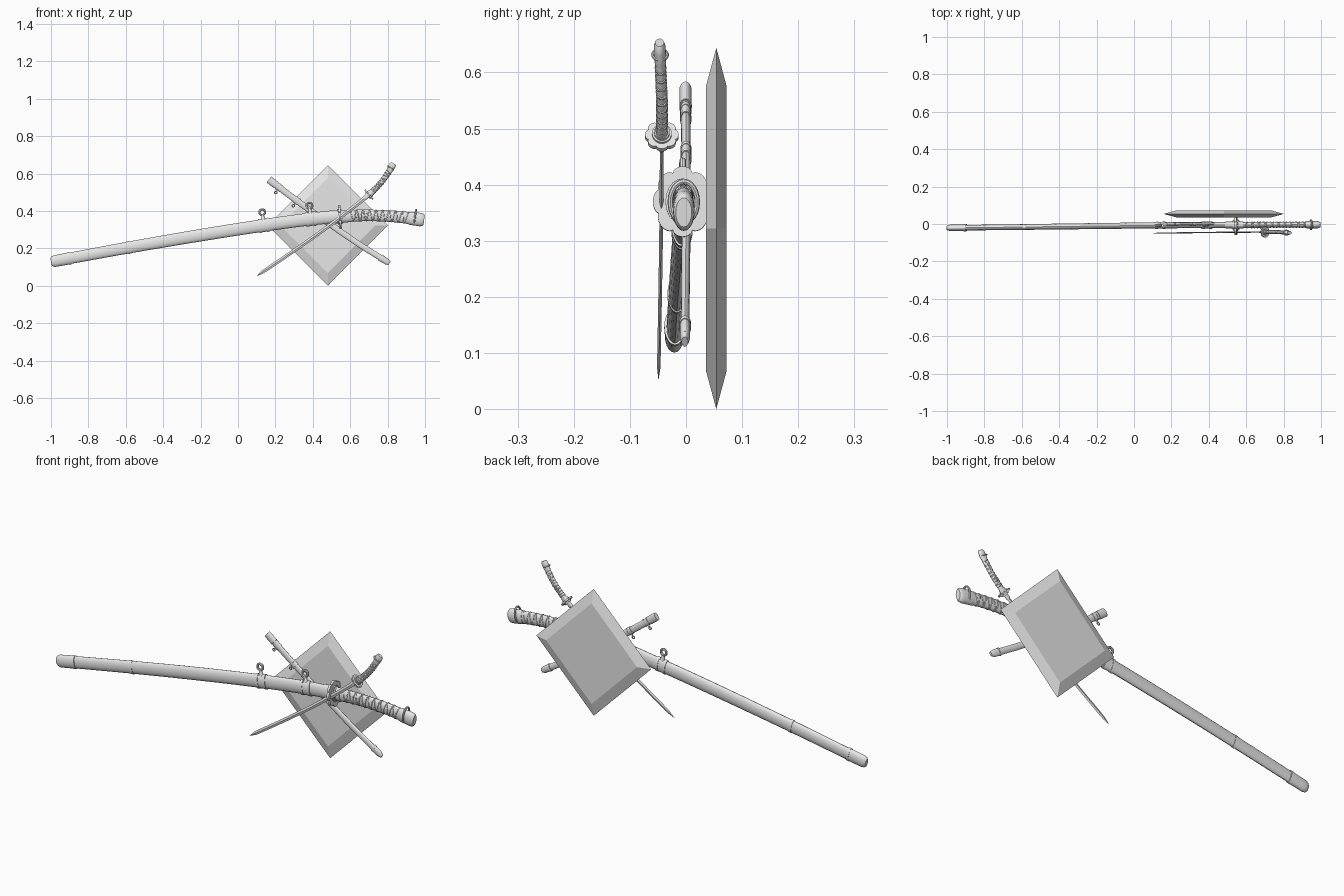
import bpy, bmesh, math
from mathutils import Vector, Matrix

if "Cube" in bpy.data.objects:
    bpy.data.objects.remove(bpy.data.objects["Cube"], do_unlink=True)

grey = bpy.data.materials.new("plain grey")
grey.use_nodes = True
grey.diffuse_color = (0.8, 0.8, 0.8, 1)
grey.node_tree.nodes["Principled BSDF"].inputs["Base Color"].default_value = (0.8, 0.8, 0.8, 1)


def finish(name, bm, smooth=True):
    bmesh.ops.recalc_face_normals(bm, faces=bm.faces[:])
    mesh = bpy.data.meshes.new(name)
    bm.to_mesh(mesh)
    bm.free()
    mesh.materials.append(grey)
    obj = bpy.data.objects.new(name, mesh)
    bpy.context.collection.objects.link(obj)
    if smooth:
        bpy.ops.object.select_all(action='DESELECT')
        obj.select_set(True)
        bpy.context.view_layer.objects.active = obj
        bpy.ops.object.shade_smooth_by_angle(angle=math.radians(35))
    return obj


class Spine:
    """Smooth centre line through points that advance along x."""

    def __init__(self, points):
        self.p = [Vector(q) for q in points]

    def at(self, x):
        p = self.p
        i = 0
        while i < len(p) - 2 and x > p[i + 1].x:
            i += 1

        def slope(k):
            a, b = p[max(k - 1, 0)], p[min(k + 1, len(p) - 1)]
            return (b - a) / (b.x - a.x)
        w = p[i + 1].x - p[i].x
        u = (x - p[i].x) / w
        h = u * u * (3 - 2 * u)
        q = (p[i] * (1 - h) + p[i + 1] * h + slope(i) * w * u * (1 - u) ** 2
             - slope(i + 1) * w * u * u * (1 - u))
        return Vector((x, q.y, q.z))

    def frame(self, x):
        t = (self.at(x + 0.002) - self.at(x - 0.002)).normalized()
        return self.at(x), t, Vector((-t.z, 0, t.x)).normalized(), Vector((0, 1, 0))


def sweep(name, spine, x0, x1, a, b, profile=((0, 1), (1, 1)), sides=20, lobes=0, steps=1, smooth=True):
    """Elliptical section (a in the curve plane, b across) swept along a spine."""
    bm = bmesh.new()
    stations = []
    for (u0, r0), (u1, r1) in zip(profile, profile[1:]):
        n = max(1, round(steps * (u1 - u0)))
        stations += [(u0 + (u1 - u0) * k / n, r0 + (r1 - r0) * k / n) for k in range(n)]
    stations.append(profile[-1])
    mid = spine.frame((x0 + x1) / 2)
    rings = []
    for u, r in stations:
        c, t, n, y = spine.frame(x0 + (x1 - x0) * u)
        if lobes:
            n = mid[2]
        ring = []
        for k in range(sides):
            ang = math.tau * k / sides
            f = r * (0.87 + 0.13 * abs(math.cos(lobes * ang / 2)) ** 0.6 if lobes else 1)
            ring.append(bm.verts.new(c + n * a * f * math.cos(ang) + y * b * f * math.sin(ang)))
        rings.append(ring)
    for r0, r1 in zip(rings, rings[1:]):
        for k in range(sides):
            j = (k + 1) % sides
            bm.faces.new((r0[k], r0[j], r1[j], r1[k]))
    bm.faces.new(rings[0])
    bm.faces.new(rings[-1])
    return finish(name, bm, smooth)


def torus(name, matrix, rx, ry, minor, n=24, m=8):
    bm = bmesh.new()
    grid = []
    for i in range(n):
        c, s = math.cos(math.tau * i / n), math.sin(math.tau * i / n)
        grid.append([bm.verts.new(matrix @ Vector((
            (rx + minor * math.cos(math.tau * j / m)) * c,
            (ry + minor * math.cos(math.tau * j / m)) * s,
            minor * math.sin(math.tau * j / m)))) for j in range(m)])
    for i in range(n):
        for j in range(m):
            i2, j2 = (i + 1) % n, (j + 1) % m
            bm.faces.new((grid[i][j], grid[i2][j], grid[i2][j2], grid[i][j2]))
    return finish(name, bm)


def basis(o, x, y, z):
    return Matrix((x, y, z)).transposed().to_4x4() if o is None else \
        Matrix.Translation(o) @ Matrix((x, y, z)).transposed().to_4x4()


def hanger(name, spine, x, a, b, size, side=1):
    """Two bands round a scabbard, with a post and a ring."""
    c, t, n, y = spine.frame(x)
    for dx, tag in ((-size, "first"), (size, "second")):
        sweep(f"{name}_{tag}_band", spine, x + dx - size * .35, x + dx + size * .35, a * 1.13, b * 1.2)
    sweep(name + "_strap", spine, x - size, x + size, a * 1.06, b * 1.1)
    bm = bmesh.new()
    post = c + n * side * (a + size * .5)
    bmesh.ops.create_cone(bm, cap_ends=True, segments=12, radius1=size * .6, radius2=size * .3, depth=size * 1.4,
                          matrix=basis(post, t, -y * side, n * side))
    finish(name + "_post", bm)
    torus(name + "_ring", basis(c + n * side * (a + size * 1.9), t, n, y), size * .75, size * .75, size * .3)


def cords(name, spine, x0, x1, a, b, turns, thick):
    """Crossed cords wound round a grip."""
    for sign, tag in ((1, "left"), (-1, "right")):
        curve = bpy.data.curves.new(name, 'CURVE')
        curve.dimensions = '3D'
        curve.bevel_depth, curve.bevel_resolution = thick, 1
        line = curve.splines.new('POLY')
        count = turns * 16
        line.points.add(count)
        for k in range(count + 1):
            c, t, n, y = spine.frame(x0 + (x1 - x0) * k / count)
            ang = sign * math.tau * k / 16
            line.points[k].co = (*(c + n * a * math.cos(ang) + y * b * math.sin(ang)), 1)
        curve.materials.append(grey)
        obj = bpy.data.objects.new(f"{name}_{tag}_cord", curve)
        bpy.context.collection.objects.link(obj)
        bpy.ops.object.select_all(action='DESELECT')
        obj.select_set(True)
        bpy.context.view_layer.objects.active = obj
        bpy.ops.object.convert(target='MESH')


def studs(name, spine, xs, a, b, r):
    """Small ornaments on both flat sides of a grip."""
    bm = bmesh.new()
    for x in xs:
        c, t, n, y = spine.frame(x)
        for side in (-1, 1):
            for up in (-.3, .3):
                bmesh.ops.create_icosphere(bm, subdivisions=1, radius=r,
                                           matrix=Matrix.Translation(c + n * a * up + y * b * side * .95))
    finish(name, bm)


def guard(name, spine, x, a, b, half):
    sweep(name, spine, x - half, x + half, a, b, sides=96, lobes=8)
    for k, tag in ((2, "inner"), (3, "outer")):
        sweep(f"{name}_{tag}_washer", spine, x - half * k, x + half * k, a * (.85 - .1 * k), b * (.82 - .12 * k))


# Display plate: a square set on its corner, with chamfers front and back
bm = bmesh.new()
for side in (-1, 1):
    bmesh.ops.create_cone(bm, cap_ends=True, segments=4, radius1=.322, radius2=.255, depth=.018,
                          matrix=Matrix.Translation((.48, .054 + side * .009, .322))
                          @ Matrix.Rotation(-side * math.pi / 2, 4, 'X'))
bmesh.ops.delete(bm, geom=[f for f in bm.faces if abs(f.calc_center_median().y - .054) < .001], context='FACES')
bmesh.ops.remove_doubles(bm, verts=bm.verts[:], dist=.0005)
finish("display_plate", bm, smooth=False)

# Long sheathed sword
long = Spine([(-1, -.021, .128), (-.58, -.016, .205), (-.2, -.011, .27), (.14, -.007, .323), (.395, -.006, .357),
              (.55, -.006, .37), (.68, -.005, .376), (.84, -.004, .37), (1, -.004, .35)])
sweep("long_scabbard", long, -.95, .54, .033, .016, ((0, .91), (.5, 1), (1, 1.03)), steps=30)
sweep("long_scabbard_tip", long, -1, -.9, .032, .0175, ((0, .6), (.06, .82), (.18, .97), (1, 1)), steps=6)
sweep("long_scabbard_tip_band", long, -.91, -.895, .0335, .019)
sweep("long_scabbard_middle_band", long, -.59, -.575, .034, .0172)
sweep("long_scabbard_mouth", long, .49, .54, .036, .019)
hanger("rear_hanger", long, .14, .033, .016, .02)
hanger("front_hanger", long, .39, .034, .017, .02)
guard("long_guard", long, .545, .063, .053, .006)
sweep("long_grip", long, .55, .95, .032, .016, ((0, 1), (.5, .95), (1, 1)), steps=14)
sweep("long_grip_collar", long, .56, .585, .034, .019)
sweep("long_pommel", long, .915, .995, .035, .019, ((0, .95), (.1, 1), (.75, 1.03), (.92, .95), (1, .75)), steps=6)
cords("long_grip", long, .6, .91, .031, .0155, 9, .0025)
studs("long_grip_ornament", long, (.63, .645, .66, .675, .69), .032, .016, .004)
c, t, n, y = long.frame(.945)
torus("long_pommel_loop", basis(c + n * .012, n, y, t), .037, .024, .005)

# Empty short scabbard, crossing down to the right
sheath = Spine([(.165, -.001, .568), (.31, 0, .458), (.49, 0, .33), (.65, -.001, .22), (.81, -.002, .12)])
sweep("short_scabbard", sheath, .17, .8, .017, .0085, ((0, 1), (1, .9)), steps=20)
sweep("short_scabbard_mouth", sheath, .165, .205, .02, .011)
sweep("short_scabbard_tip", sheath, .765, .81, .0175, .0095, ((0, 1), (.7, .95), (1, .6)))
sweep("short_scabbard_tip_band", sheath, .76, .768, .019, .011)
hanger("upper_sheath_hanger", sheath, .222, .017, .0085, .0085, -1)
hanger("lower_sheath_hanger", sheath, .315, .017, .0085, .0085, -1)

# Drawn short sword, crossing down to the left
drawn = Spine([(.1, -.049, .052), (.33, -.046, .208), (.52, -.044, .345), (.7, -.043, .487),
               (.763, -.043, .549), (.8, -.045, .6), (.83, -.047, .65)])
sweep("short_blade", drawn, .1, .7, .0105, .0035, ((0, .05), (.05, .8), (.1, .9), (1, 1)),
      sides=4, steps=24, smooth=False)
sweep("short_blade_collar", drawn, .675, .7, .0125, .006)
guard("short_guard", drawn, .7, .033, .03, .003)
sweep("short_grip", drawn, .7, .82, .016, .0095, ((0, 1), (.5, .93), (1, 1)), steps=12)
sweep("short_grip_collar", drawn, .705, .715, .0175, .011)
sweep("short_pommel", drawn, .81, .832, .018, .0105, ((0, .95), (.2, 1), (.8, 1), (1, .75)), steps=5)
cords("short_grip", drawn, .72, .808, .0155, .0092, 9, .0015)
studs("short_grip_ornament", drawn, (.745, .753, .761), .016, .0095, .0022)
c, t, n, y = drawn.frame(.818)
torus("short_pommel_loop", basis(c + n * .004, n, y, t), .019, .013, .0028)
